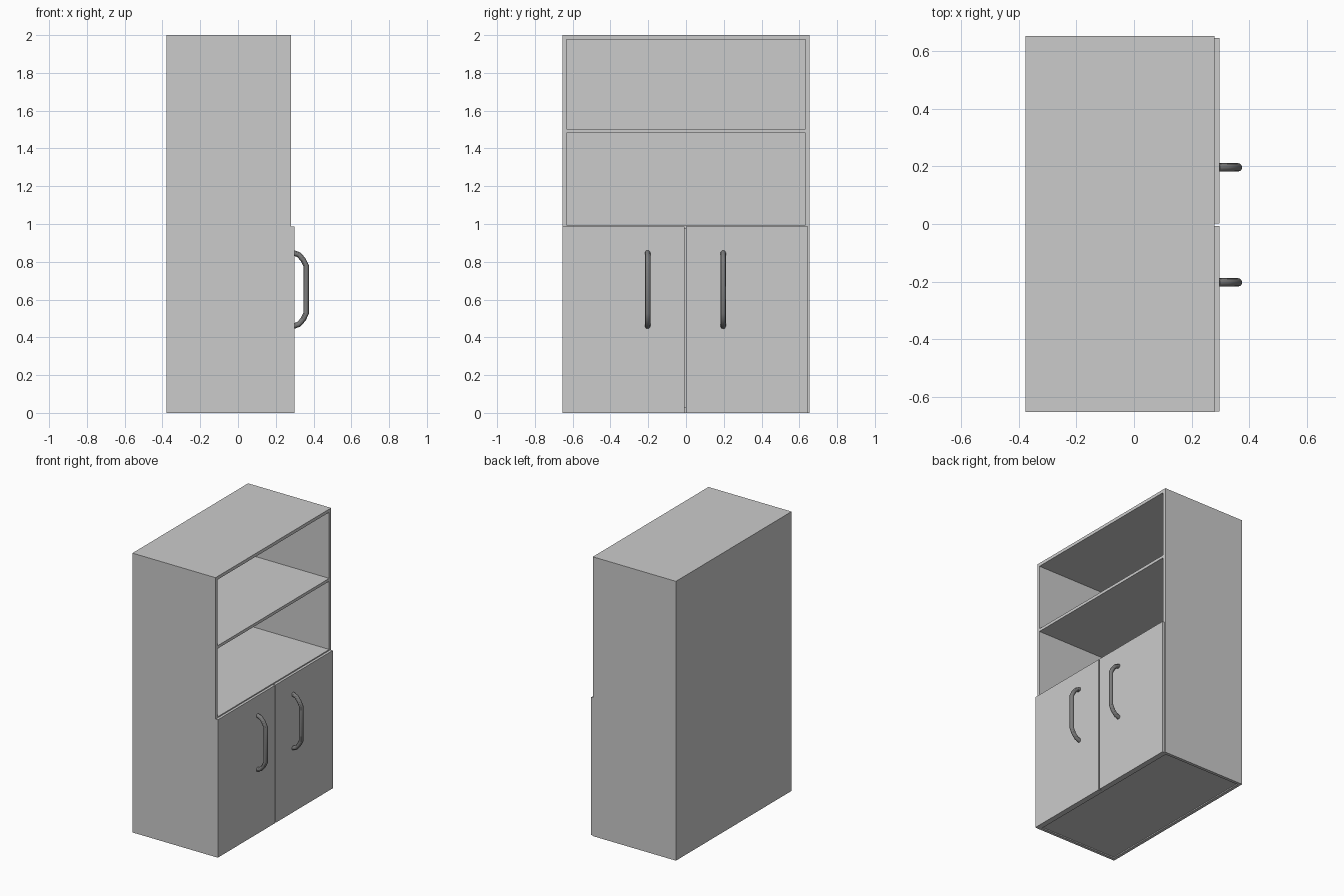
import bpy
import bmesh
from mathutils import Vector

if "Cube" in bpy.data.objects:
    bpy.data.objects.remove(bpy.data.objects["Cube"], do_unlink=True)


def make_material(name, value):
    mat = bpy.data.materials.new(name)
    mat.use_nodes = True
    colour = (value, value, value, 1)
    mat.diffuse_color = colour
    mat.node_tree.nodes["Principled BSDF"].inputs["Base Color"].default_value = colour
    return mat


def make_box(name, low, high, mat):
    low, high = Vector(low), Vector(high)
    bm = bmesh.new()
    bmesh.ops.create_cube(bm, size=1)
    bmesh.ops.scale(bm, vec=high - low, verts=bm.verts)
    bmesh.ops.translate(bm, vec=(low + high) / 2, verts=bm.verts)
    mesh = bpy.data.meshes.new(name)
    bm.to_mesh(mesh)
    bm.free()
    mesh.materials.append(mat)
    obj = bpy.data.objects.new(name, mesh)
    bpy.context.collection.objects.link(obj)
    return obj


light_grey = make_material("light grey panel", 0.6)
dark_grey = make_material("dark grey handle", 0.2)

BACK, FRONT, DOOR_FRONT = -0.378, 0.28, 0.298
HALF, BOARD = 0.654, 0.022

# Carcass: one block hollowed into a cupboard, two open bays and a plinth recess
carcass = make_box("carcass", (BACK, -HALF, 0), (FRONT, HALF, 2), light_grey)
inner = HALF - BOARD
bays = {"cupboard": (0.03, 0.973), "lower_bay": (0.995, 1.483), "upper_bay": (1.504, 1.977)}
cutters = [make_box(name + "_cutter", (BACK + BOARD, -inner, low), (FRONT + 0.1, inner, high), light_grey)
           for name, (low, high) in bays.items()]
cutters.append(make_box("base_cutter", (BACK + BOARD, -inner, -0.1),
                        (FRONT - BOARD, inner, 0.008), light_grey))
for cutter in cutters:
    cutter.hide_render = True
    mod = carcass.modifiers.new(cutter.name, "BOOLEAN")
    mod.operation = "DIFFERENCE"
    mod.solver = "EXACT"
    mod.object = cutter
    bpy.context.view_layer.objects.active = carcass
    bpy.ops.object.modifier_apply(modifier=mod.name)
    bpy.data.objects.remove(cutter, do_unlink=True)

# Doors and their bent tube handles
DOOR_SHIFT, HANDLE_Z = -0.003, 0.653
half_path = [(DOOR_FRONT - 0.004, 0.194), (0.322, 0.184), (0.345, 0.158), (0.362, 0.124)]
path = half_path + [(x, -z) for x, z in reversed(half_path)]
for side, sign in (("right", -1), ("left", 1)):
    ends = sorted((sign * 0.004, sign * 0.65))
    make_box(side + "_door", (FRONT, ends[0] + DOOR_SHIFT, 0),
             (DOOR_FRONT, ends[1] + DOOR_SHIFT, 0.987), light_grey)

    curve = bpy.data.curves.new(side + "_handle", "CURVE")
    curve.dimensions = "3D"
    curve.bevel_depth = 0.0145
    curve.bevel_resolution = 4
    curve.use_fill_caps = True
    spline = curve.splines.new("POLY")
    spline.points.add(len(path) - 1)
    for point, (x, z) in zip(spline.points, path):
        point.co = (x, sign * 0.2 + DOOR_SHIFT, HANDLE_Z + z, 1)
    curve.materials.append(dark_grey)
    handle = bpy.data.objects.new(side + "_handle", curve)
    bpy.context.collection.objects.link(handle)
    bpy.ops.object.select_all(action="DESELECT")
    handle.select_set(True)
    bpy.context.view_layer.objects.active = handle
    bpy.ops.object.convert(target="MESH")
    bpy.ops.object.shade_smooth_by_angle()
